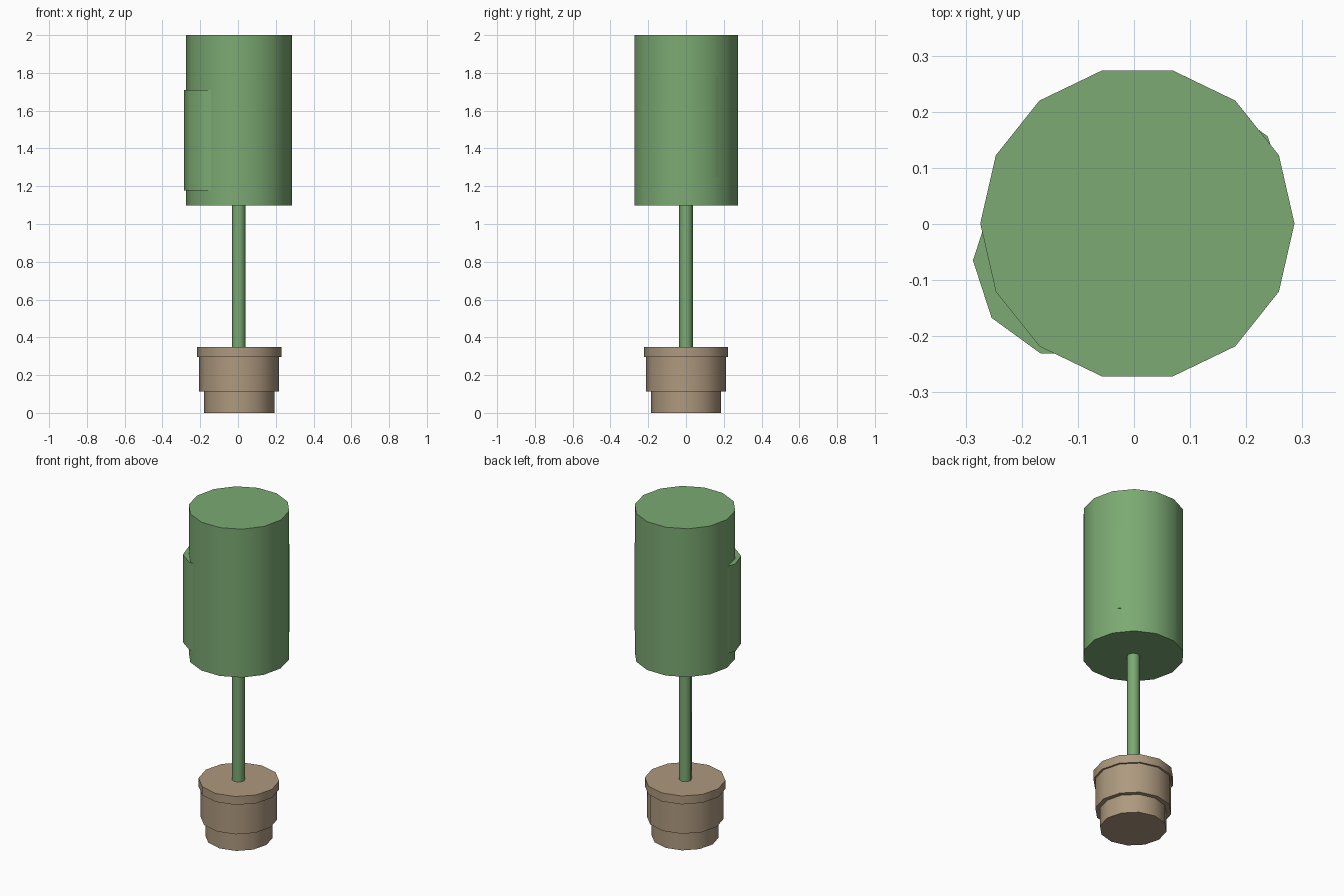
import bpy
import math

if "Cube" in bpy.data.objects:
    bpy.data.objects.remove(bpy.data.objects["Cube"])


def material(name, rgb):
    m = bpy.data.materials.new(name)
    m.diffuse_color = (*rgb, 1)
    m.use_nodes = True
    m.node_tree.nodes["Principled BSDF"].inputs["Base Color"].default_value = m.diffuse_color
    return m


LEAF = material("leaf_green", (0.20, 0.40, 0.17))
CLAY = material("clay_tan", (0.42, 0.32, 0.21))


def drum(name, sides, radius, z0, z1, mat, x=0.006, y=0.0):
    # upright prism with its first corner on +x, smooth sides and crisp caps
    bpy.ops.mesh.primitive_cylinder_add(vertices=sides, radius=radius, depth=z1 - z0,
                                        location=(x, y, (z0 + z1) / 2),
                                        rotation=(0, 0, math.pi / 2))
    ob = bpy.context.object
    ob.name = name
    ob.data.materials.append(mat)
    bpy.ops.object.transform_apply(location=False, rotation=True, scale=False)
    bpy.ops.object.shade_smooth_by_angle(angle=math.radians(50))
    return ob


# stepped pot
drum("pot_base", 12, 0.186, 0.0, 0.113, CLAY)
drum("pot_body", 12, 0.212, 0.113, 0.297, CLAY)
drum("pot_rim", 12, 0.223, 0.297, 0.348, CLAY)

# stem
drum("stem", 8, 0.036, 0.33, 1.12, LEAF, x=0.004)

# clipped foliage with two side clumps
drum("foliage", 14, 0.28, 1.098, 2.0, LEAF, y=0.001)
drum("left_clump", 10, 0.174, 1.178, 1.71, LEAF, x=-0.113, y=-0.065)
drum("right_clump", 10, 0.155, 1.25, 1.78, LEAF, x=0.113, y=0.065)
